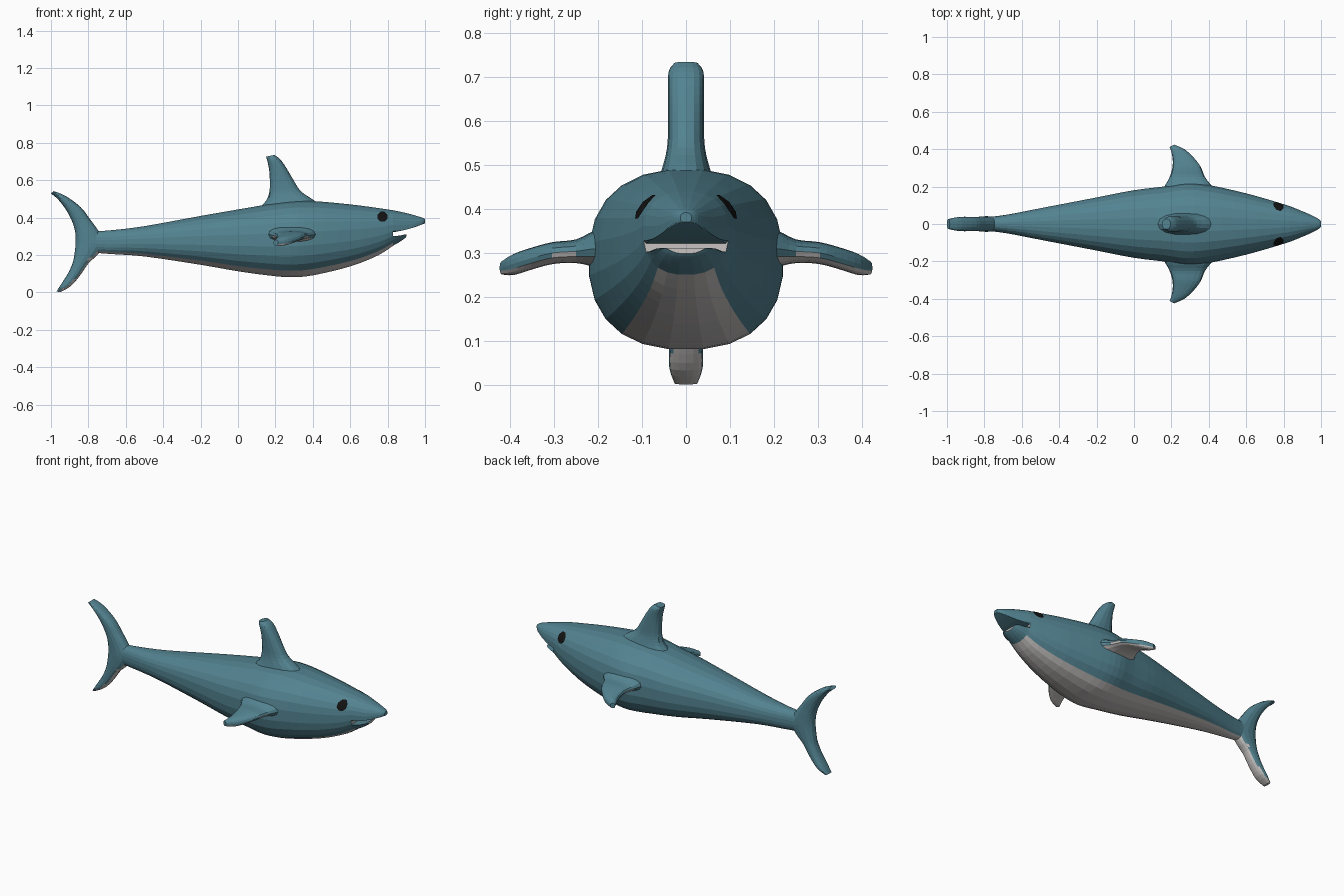
import bpy, bmesh, math
from mathutils import Vector
from mathutils.bvhtree import BVHTree

if "Cube" in bpy.data.objects:
    bpy.data.objects.remove(bpy.data.objects["Cube"])


def material(name, col):
    m = bpy.data.materials.new(name)
    m.diffuse_color = (*col, 1)
    m.use_nodes = True
    m.node_tree.nodes["Principled BSDF"].inputs["Base Color"].default_value = m.diffuse_color
    return m


TEAL = material("teal skin", (0.085, 0.225, 0.28))
WHITE = material("pale belly", (0.57, 0.55, 0.54))
BLACK = material("black eye", (0.006, 0.006, 0.006))


def smooth_rows(rows, n=3):
    """Catmull-Rom interpolation of every column of a station table."""
    out = []
    for i in range(len(rows) - 1):
        p = [rows[max(0, min(len(rows) - 1, i + k))] for k in (-1, 0, 1, 2)]
        for s in range(n):
            t = s / n
            out.append([0.5 * (2 * b + (c - a) * t + (2 * a - 5 * b + 4 * c - d) * t * t
                               + (3 * b - a - 3 * c + d) * t ** 3) for a, b, c, d in zip(*p)])
    return out + [list(rows[-1])]


def spow(v, e):
    return math.copysign(abs(v) ** e, v)


def loft(name, rings, is_white):
    """Skin closed rings; is_white(face, ring_index) chooses the belly colour."""
    bm = bmesh.new()
    vr = [[bm.verts.new(p) for p in r] for r in rings]
    n = len(rings[0])
    tagged = []
    for a, b in zip(vr, vr[1:]):
        for i in range(n):
            j = (i + 1) % n
            tagged.append((bm.faces.new((a[i], a[j], b[j], b[i])), i))
    tagged += [(bm.faces.new(vr[0]), 0), (bm.faces.new(vr[-1]), 0)]
    bmesh.ops.recalc_face_normals(bm, faces=bm.faces)
    bm.normal_update()
    for f, i in tagged:
        f.material_index = int(is_white(f, i))
    me = bpy.data.meshes.new(name)
    bm.to_mesh(me)
    tree = BVHTree.FromBMesh(bm)
    bm.free()
    me.materials.append(TEAL)
    me.materials.append(WHITE)
    bpy.context.collection.objects.link(bpy.data.objects.new(name, me))
    return tree


SEG = 24


def body_ring(x, top, bot, hw, lo=-9, hi=9):
    """Squarish oval section, optionally clipped flat at the mouth."""
    c, h = (top + bot) / 2, (top - bot) / 2
    pts = []
    for k in range(SEG):
        a = 2 * math.pi * (k - 2.5) / SEG      # 0 = straight down
        z = c - h * spow(math.cos(a), 0.84)
        pts.append((x, hw * spow(math.sin(a), 0.84), min(max(z, lo), hi)))
    return pts


def belly(f, i):
    return i < 5


# Body, from tail root to back of the mouth: x, top, bottom, half width
body = [(-0.80, .325, .215, .035), (-0.68, .333, .205, .05), (-0.5, .355, .192, .085),
        (-0.2, .41, .147, .143), (0.0, .445, .112, .182), (0.16, .472, .09, .202),
        (0.28, .488, .08, .222), (0.4, .49, .09, .21), (0.6, .472, .138, .165),
        (0.75, .452, .198, .122), (0.83, .44, .25, .097)]
skin = loft("body", [body_ring(*r) for r in smooth_rows(body)], belly)

# Snout and lower jaw, clipped to leave an open mouth
snout = [(.83, .44, .25, .097, .322), (.9, .425, .27, .069, .336), (.95, .411, .31, .047, .351),
         (.985, .400, .35, .028, .364), (1.0, .392, .368, .013, .37)]
loft("snout", [body_ring(*r) for r in smooth_rows(snout)], lambda f, i: False)
jaw = [(.83, .44, .25, .097, -9, .302), (.865, .42, .27, .083, -9, .304),
       (.89, .40, .288, .068, -9, .31), (.9, .39, .298, .055, -9, .311)]
loft("lower_jaw", [body_ring(*r) for r in smooth_rows(jaw)],
     lambda f, i: i < 5 and f.normal.z < 0.5)


def fin_ring(trail, lead, thick):
    """Rounded blade section between trailing and leading points."""
    trail, lead, thick = Vector(trail), Vector(lead), Vector(thick)
    mid, half = (trail + lead) / 2, (lead - trail) / 2
    return [mid + half * spow(math.cos(a), 0.85) + thick * spow(math.sin(a), 0.85)
            for a in (2 * math.pi * k / 16 for k in range(16))]


def upright_fin(name, rows, is_white):
    loft(name, [fin_ring((a, 0, b), (c, 0, d), (0, t, 0))
                for a, b, c, d, t in smooth_rows(rows)], is_white)


# Dorsal fin: trailing x,z, leading x,z, half thickness
upright_fin("dorsal_fin", [
    (.10, .44, .46, .44, .07), (.15, .49, .41, .49, .055), (.168, .54, .337, .54, .043),
    (.17, .60, .297, .60, .041), (.166, .66, .262, .66, .041),
    (.155, .71, .226, .712, .04), (.15, .726, .195, .735, .028)], lambda f, i: False)

# Tail fin, lower tip to upper tip
upright_fin("tail_fin", [
    (-.97, .006, -.952, .001, .026), (-.945, .045, -.895, .033, .038),
    (-.91, .10, -.845, .09, .038), (-.885, .155, -.80, .155, .038),
    (-.875, .20, -.75, .203, .04), (-.868, .265, -.71, .265, .042),
    (-.87, .32, -.75, .335, .04), (-.885, .375, -.79, .39, .038),
    (-.915, .435, -.84, .455, .038), (-.96, .495, -.92, .515, .037),
    (-1.0, .53, -.985, .542, .027)],
    lambda f, i: f.normal.z < -0.4 and f.calc_center_median().z < 0.24)

# Pectoral fins: trailing x,y, leading x,y, height, half thickness
pectoral = [(.13, .15, .46, .15, .31, .05), (.165, .205, .415, .205, .31, .042),
            (.19, .25, .38, .25, .304, .027), (.205, .30, .357, .305, .30, .025),
            (.207, .345, .322, .352, .288, .025), (.20, .385, .272, .398, .274, .024),
            (.19, .412, .215, .424, .266, .015)]
for side, s in (("left", 1), ("right", -1)):
    loft(side + "_pectoral_fin",
         [fin_ring((a, s * b, z), (c, s * d, z), (0, 0, t))
          for a, b, c, d, z, t in smooth_rows(pectoral)],
         lambda f, i: f.normal.z < -0.4)

# Eyes: thin octagons draped on the skin
for side, s in (("left", 1), ("right", -1)):
    bm = bmesh.new()

    def drape(r, a):
        start = Vector((.772 + r * math.cos(a), s, .405 + r * math.sin(a)))
        loc, nor, _, _ = skin.ray_cast(start, Vector((0, -s, 0)))
        return bm.verts.new(loc + Vector((0, s * 0.004, 0)))

    centre = drape(0, 0)
    rings = [[drape(r, math.pi * (k + .5) / 4) for k in range(8)] for r in (.015, .029)]
    for k in range(8):
        j = (k + 1) % 8
        fs = [bm.faces.new((centre, rings[0][k], rings[0][j])),
              bm.faces.new((rings[0][k], rings[1][k], rings[1][j], rings[0][j]))]
        for f in fs:
            f.normal_update()
            if f.normal.y * s < 0:
                f.normal_flip()
    me = bpy.data.meshes.new(side + "_eye")
    bm.to_mesh(me)
    bm.free()
    me.materials.append(BLACK)
    bpy.context.collection.objects.link(bpy.data.objects.new(side + "_eye", me))
